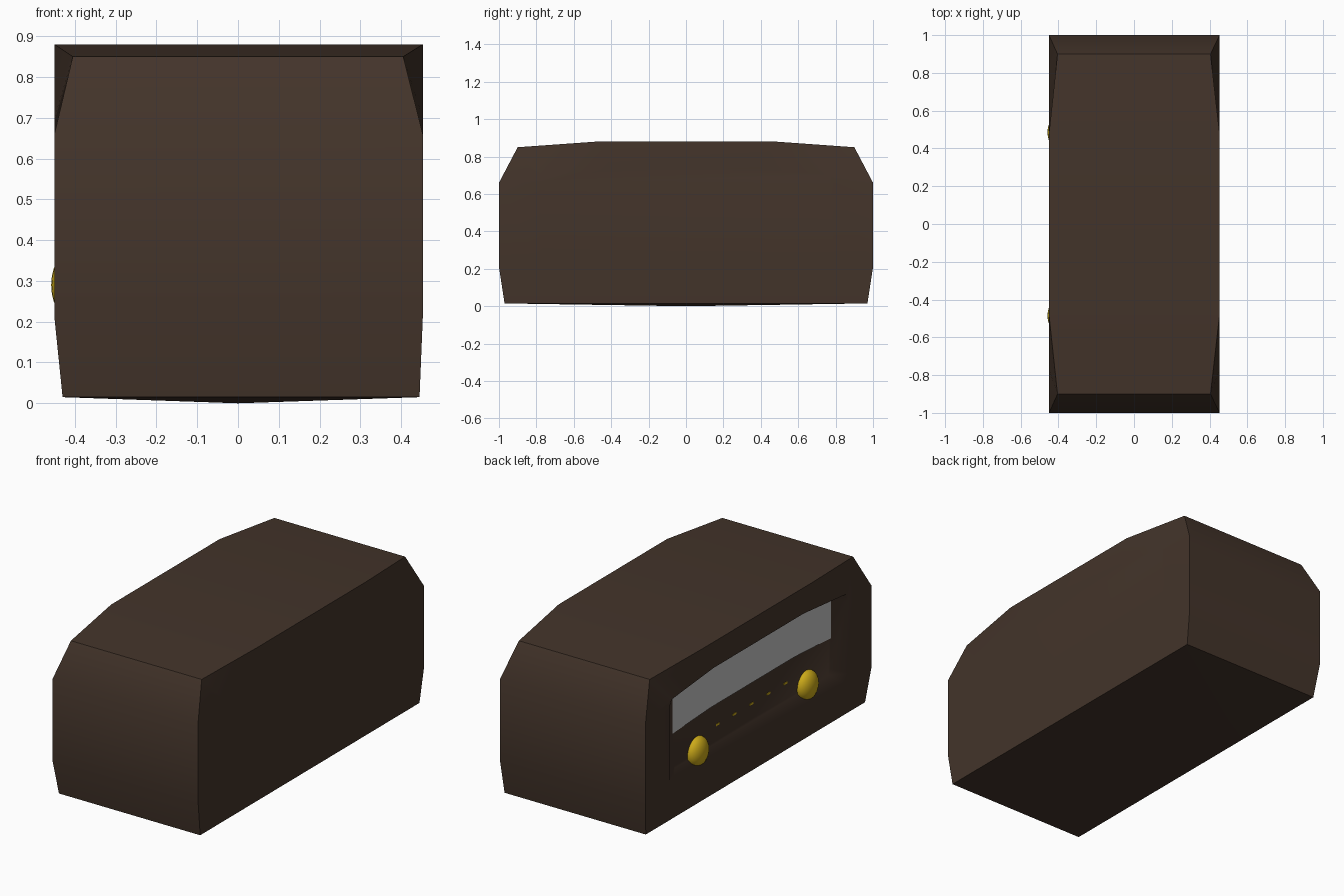
import bpy, bmesh

if "Cube" in bpy.data.objects:
    bpy.data.objects.remove(bpy.data.objects["Cube"])


def material(name, rgb):
    m = bpy.data.materials.new(name)
    m.diffuse_color = (*rgb, 1)
    m.use_nodes = True
    m.node_tree.nodes["Principled BSDF"].inputs["Base Color"].default_value = m.diffuse_color
    return m


brown = material("dark_wood", (0.056, 0.034, 0.023))
grey = material("dial_glass", (0.55, 0.55, 0.55))
gold = material("gold", (0.6, 0.4, 0.01))


def finish(name, bm, mat, angle=0.52):
    bmesh.ops.recalc_face_normals(bm, faces=bm.faces[:])
    me = bpy.data.meshes.new(name)
    bm.to_mesh(me)
    bm.free()
    ob = bpy.data.objects.new(name, me)
    bpy.context.collection.objects.link(ob)
    me.materials.append(mat)
    bpy.ops.object.select_all(action='DESELECT')
    ob.select_set(True)
    bpy.context.view_layer.objects.active = ob
    bpy.ops.object.shade_smooth_by_angle(angle=angle)
    return ob


def ring(bm, half, xs):
    """Closed loop from a half outline of (y, z), mirrored in y."""
    pts = [(x, y, z) for x, (y, z) in zip(xs, half)]
    pts += [(x, -y, z) for x, y, z in reversed(pts)]
    return [bm.verts.new(p) for p in pts]


def bridge(bm, a, b, skip=()):
    n = len(a)
    for i in range(n):
        if i not in skip:
            j = (i + 1) % n
            bm.faces.new((a[i], a[j], b[j], b[i]))


# Cabinet: outer outline, front opening and recessed floor, as half outlines
outer = [(0.97, 0.015), (1, 0.21), (1, 0.66), (0.9, 0.85), (0.48, 0.88)]
opening = [(0.76, 0.21), (0.79, 0.25), (0.79, 0.66), (0.77, 0.70), (0.4, 0.735)]
floor = [(0.68, 0.27), (0.70, 0.30), (0.70, 0.67), (0.69, 0.69), (0.37, 0.725)]

bm = bmesh.new()
left = ring(bm, outer, [-0.43, -0.45, -0.45, -0.405, -0.45])
right = ring(bm, outer, [0.445, 0.453, 0.453, 0.405, 0.453])
bridge(bm, left, right, skip=(9,))
# slightly bulged base
base = bm.verts.new((0, 0, 0))
corners = [left[0], right[0], right[9], left[9]]
for i in range(4):
    bm.faces.new((corners[i], corners[(i + 1) % 4], base))
# plain side
plain = ring(bm, opening, [0.453] * 5)
bridge(bm, right, plain)
bm.faces.new(plain)
# panel side with sloped recess
rim = ring(bm, opening, [-0.45] * 5)
inner = ring(bm, floor, [-0.405] * 5)
bridge(bm, left, rim)
bridge(bm, rim, inner)
bm.faces.new(inner)
finish("cabinet", bm, brown)

# Dial window: a thin bowed strip
bm = bmesh.new()
cols = []
for y, x, lo, hi in [(0.7, -0.407, 0.47, 0.69), (0.37, -0.413, 0.493, 0.722),
                     (-0.37, -0.413, 0.493, 0.722), (-0.7, -0.407, 0.47, 0.69)]:
    cols.append((bm.verts.new((x, y, lo)), bm.verts.new((x, y, hi))))
for a, b in zip(cols, cols[1:]):
    bm.faces.new((a[0], b[0], b[1], a[1]))
for f in bm.faces:
    f.normal_update()
    if f.normal.x > 0:
        f.normal_flip()
me = bpy.data.meshes.new("dial_window")
bm.to_mesh(me)
bm.free()
me.materials.append(grey)
bpy.context.collection.objects.link(bpy.data.objects.new("dial_window", me))

# Two domed knobs
for side in (-1, 1):
    bm = bmesh.new()
    bmesh.ops.create_uvsphere(bm, u_segments=24, v_segments=12, radius=1)
    for v in bm.verts:
        v.co = (-0.408 + v.co.x * 0.05, side * 0.485 + v.co.y * 0.081,
                0.29 + v.co.z * 0.083)
    finish("knob", bm, gold)

# Tiny gold marks below the dial
for i in range(5):
    bm = bmesh.new()
    bmesh.ops.create_cube(bm, size=1)
    for v in bm.verts:
        v.co = (-0.405 + v.co.x * 0.004, -0.3 + i * 0.15 + v.co.y * 0.03,
                0.37 + v.co.z * 0.012)
    finish("dial_mark", bm, gold)
